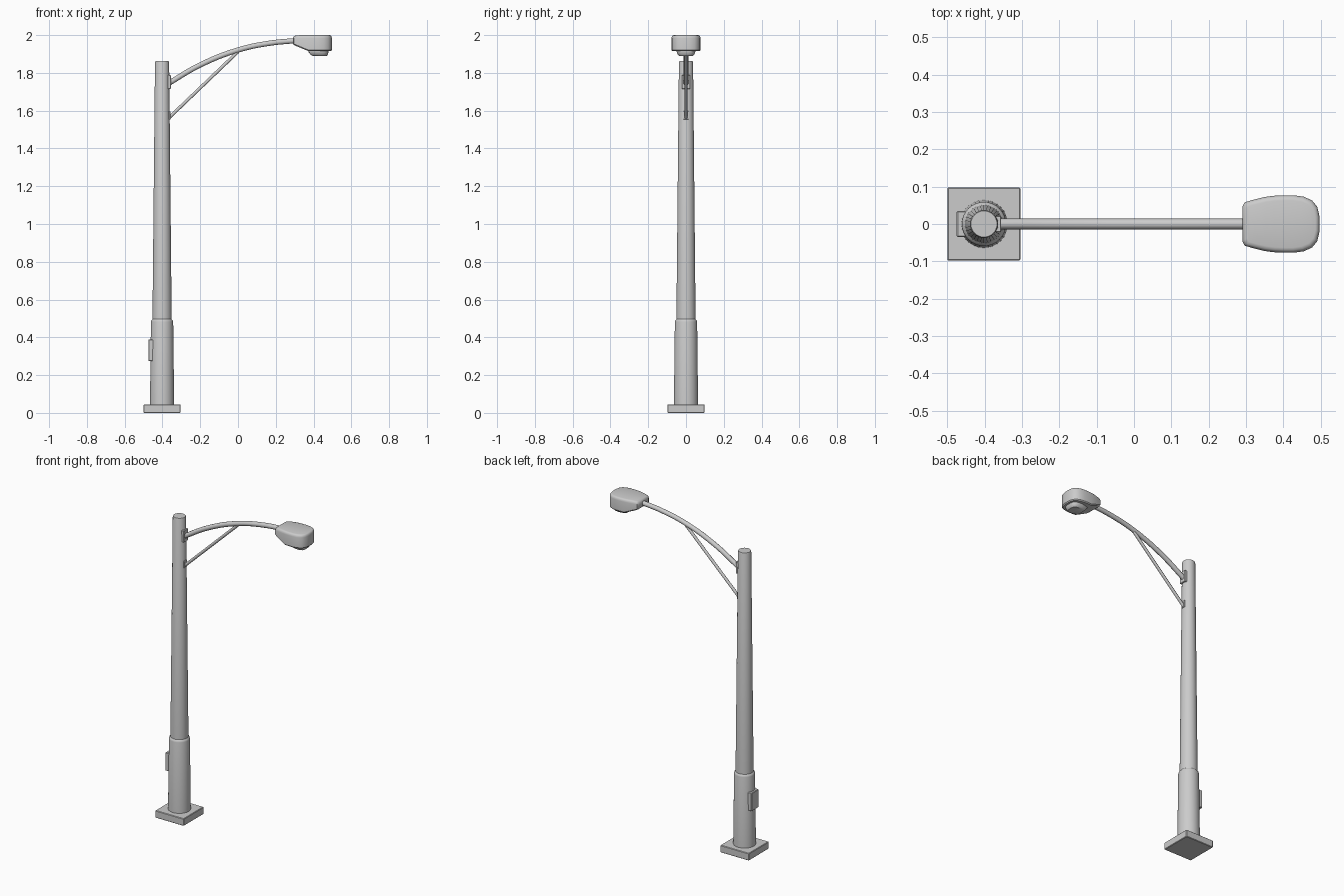
import bpy, bmesh, math

if "Cube" in bpy.data.objects:
    bpy.data.objects.remove(bpy.data.objects["Cube"])

PX = -0.402  # pole axis


def finish(bm, name, smooth=True):
    bmesh.ops.recalc_face_normals(bm, faces=bm.faces)
    me = bpy.data.meshes.new(name)
    bm.to_mesh(me)
    bm.free()
    ob = bpy.data.objects.new(name, me)
    bpy.context.collection.objects.link(ob)
    if smooth:
        bpy.ops.object.select_all(action='DESELECT')
        ob.select_set(True)
        bpy.context.view_layer.objects.active = ob
        bpy.ops.object.shade_smooth_by_angle(angle=math.radians(35))
    return ob


def box(name, lo, hi, bevel=0.003):
    bm = bmesh.new()
    bmesh.ops.create_cube(bm, size=1)
    for v in bm.verts:
        v.co = [(a + b) / 2 + c * (b - a) for a, b, c in zip(lo, hi, v.co)]
    bmesh.ops.bevel(bm, geom=bm.edges[:], offset=bevel, segments=1, affect='EDGES')
    return finish(bm, name, False)


def lathe(name, profile, sides=32):
    bm = bmesh.new()
    rings = [[bm.verts.new((PX + r * math.cos(math.tau * i / sides),
                            r * math.sin(math.tau * i / sides), z))
              for i in range(sides)] for r, z in profile]
    for a, b in zip(rings, rings[1:]):
        for i in range(sides):
            j = (i + 1) % sides
            bm.faces.new((a[i], a[j], b[j], b[i]))
    bm.faces.new(rings[0])
    bm.faces.new(rings[-1])
    return finish(bm, name)


def tube(name, points, radius):
    cu = bpy.data.curves.new(name, 'CURVE')
    cu.dimensions = '3D'
    cu.bevel_depth = radius
    cu.bevel_resolution = 3
    cu.resolution_u = 8
    cu.use_fill_caps = True
    sp = cu.splines.new('BEZIER')
    sp.bezier_points.add(len(points) - 1)
    for p, (x, z) in zip(sp.bezier_points, points):
        p.co = (x, 0, z)
        p.handle_left_type = p.handle_right_type = 'AUTO'
    ob = bpy.data.objects.new(name, cu)
    bpy.context.collection.objects.link(ob)
    return ob


# Half of the lamp head plan outline, arm end to tip
HALF = [(0.290, 0.046), (0.296, 0.058), (0.320, 0.065), (0.348, 0.072),
        (0.373, 0.0755), (0.400, 0.077), (0.428, 0.077), (0.455, 0.073),
        (0.477, 0.063), (0.491, 0.046), (0.497, 0.020)]


def shell(name, rings):
    """Stack of scaled outlines: (centre x, centre x placed at, scale x, scale y, z function)."""
    bm = bmesh.new()
    n = len(HALF)
    outline = HALF + [(x, -y) for x, y in reversed(HALF)]
    loops = []
    for cx, to, sx, sy, zf in rings:
        loop = []
        for x, y in outline:
            x = to + (x - cx) * sx
            loop.append(bm.verts.new((x, y * sy, zf(x))))
        loops.append(loop)
    m = 2 * n
    for a, b in zip(loops, loops[1:]):
        for i in range(m):
            j = (i + 1) % m
            bm.faces.new((a[i], a[j], b[j], b[i]))
    for loop in (loops[0], loops[-1]):
        for i in range(n - 1):
            bm.faces.new((loop[i], loop[i + 1], loop[m - 2 - i], loop[m - 1 - i]))
    return finish(bm, name)


# Base plate and pole
box("base_plate", (-0.5, -0.098, 0), (-0.304, 0.098, 0.045))
lathe("lower_pole", [(0.064, 0.04), (0.059, 0.482), (0.057, 0.490), (0.050, 0.497)])
lathe("upper_pole", [(0.051, 0.48), (0.0375, 1.855), (0.035, 1.862)])
box("access_door", (-0.475, -0.035, 0.275), (-0.43, 0.035, 0.388))

# Arm, brace and their mounting plates
tube("arm", [(-0.372, 1.742), (-0.2, 1.842), (0, 1.921), (0.167, 1.957), (0.32, 1.972)], 0.0145)
tube("brace", [(-0.372, 1.556), (0.0, 1.912)], 0.009)
box("arm_plate", (-0.376, -0.022, 1.715), (-0.356, 0.022, 1.788), 0.002)
box("brace_plate", (-0.374, -0.014, 1.553), (-0.358, 0.014, 1.597), 0.002)


# Lamp head: underside rises towards the arm
def under(dz):
    return lambda x: 1.915 + dz + max(0, 0.373 - x) * 0.42


def flat(z):
    return lambda x: z


def top(dz):
    return lambda x: 2.0 - dz - max(0, 0.33 - x) * 0.1


C = 0.4
shell("lamp_head", [(C, C, 0.95, 0.93, under(0)), (C, C, 1, 1, under(0.006)),
                    (C, C, 1, 1, top(0.016)), (C, C, 0.98, 0.97, top(0.007)),
                    (C, C, 0.94, 0.91, top(0.002)), (C, C, 0.88, 0.82, top(0))])
# Lens under the lamp head
M = 0.3935
shell("lens", [(M, 0.432, 0.36, 0.47, flat(1.890)), (M, 0.430, 0.43, 0.56, flat(1.895)),
               (M, 0.426, 0.52, 0.65, flat(1.912)), (M, 0.426, 0.52, 0.65, flat(1.922))])
